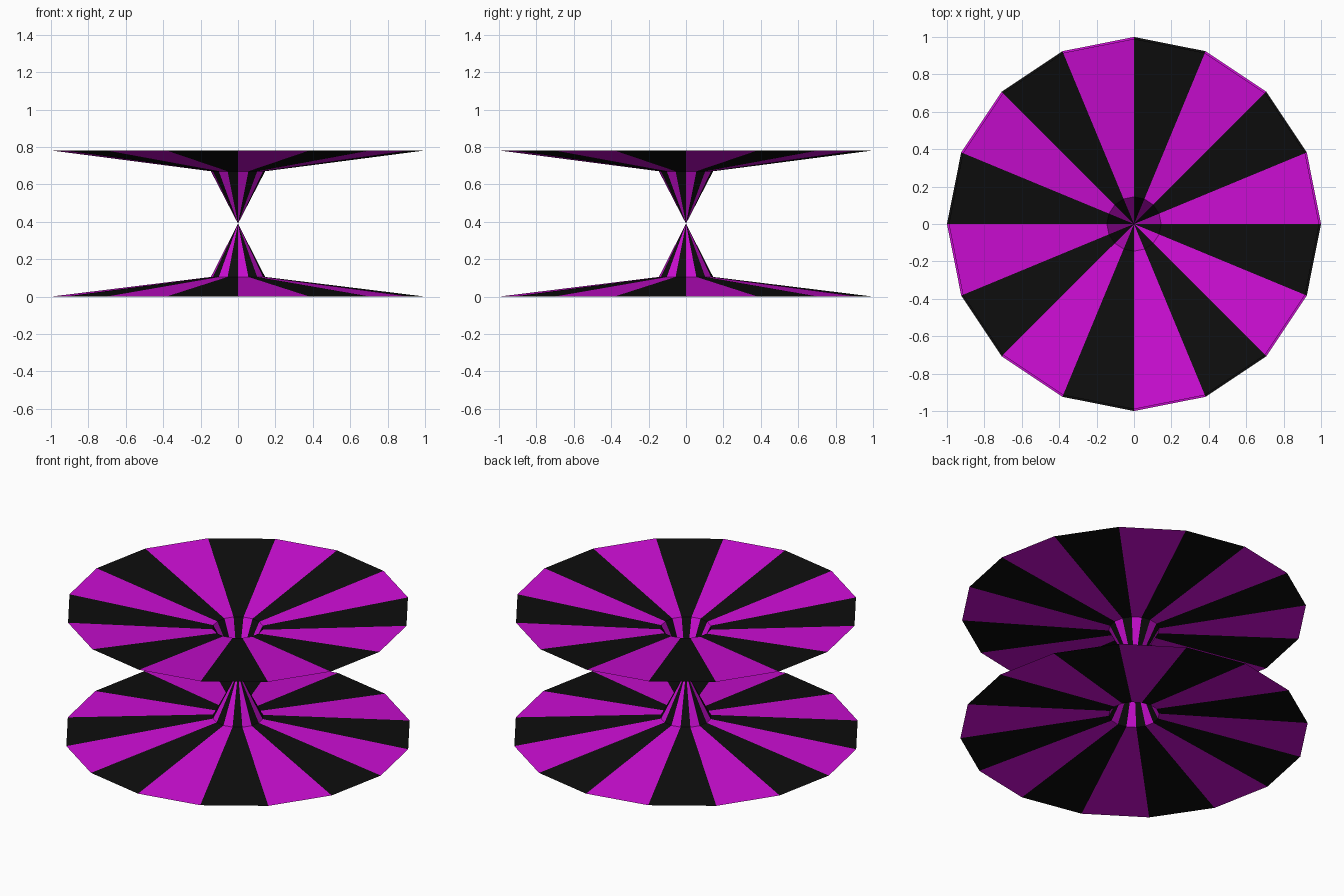
import bpy
import bmesh
from math import cos, sin, tau

SIDES = 16
WAIST = 0.39

cube = bpy.data.objects.get("Cube")
if cube:
    bpy.data.objects.remove(cube, do_unlink=True)


def make_material(name, colour):
    mat = bpy.data.materials.new(name)
    mat.use_nodes = True
    mat.diffuse_color = colour
    mat.node_tree.nodes["Principled BSDF"].inputs["Base Color"].default_value = colour
    return mat


MATERIALS = [make_material("magenta", (0.6, 0.004, 0.65, 1)),
             make_material("black", (0.004, 0.004, 0.004, 1))]


def make_funnel(name, rings):
    """Open striped funnel: an apex at the waist, then rings of (radius, z)."""
    bm = bmesh.new()
    apex = bm.verts.new((0, 0, WAIST))
    loops = [[bm.verts.new((r * cos(tau * i / SIDES), r * sin(tau * i / SIDES), z))
              for i in range(SIDES)] for r, z in rings]
    inner, outer = loops
    for i in range(SIDES):
        j = (i + 1) % SIDES
        spout = bm.faces.new((apex, inner[i], inner[j]))
        dish = bm.faces.new((inner[i], outer[i], outer[j], inner[j]))
        # Alternate the stripe colour around the axis
        spout.material_index = dish.material_index = i % 2
    mesh = bpy.data.meshes.new(name)
    # Both funnels keep their normals facing up
    for face in bm.faces:
        face.normal_update()
        if face.normal.z < 0:
            face.normal_flip()
    bm.to_mesh(mesh)
    bm.free()
    for mat in MATERIALS:
        mesh.materials.append(mat)
    obj = bpy.data.objects.new(name, mesh)
    bpy.context.collection.objects.link(obj)
    return obj


# Lower flared base and upper flared dish, meeting point to point
make_funnel("lower_funnel", [(0.145, 0.105), (1.0, 0.0)])
make_funnel("upper_funnel", [(0.145, 0.67), (0.99, 0.78)])
